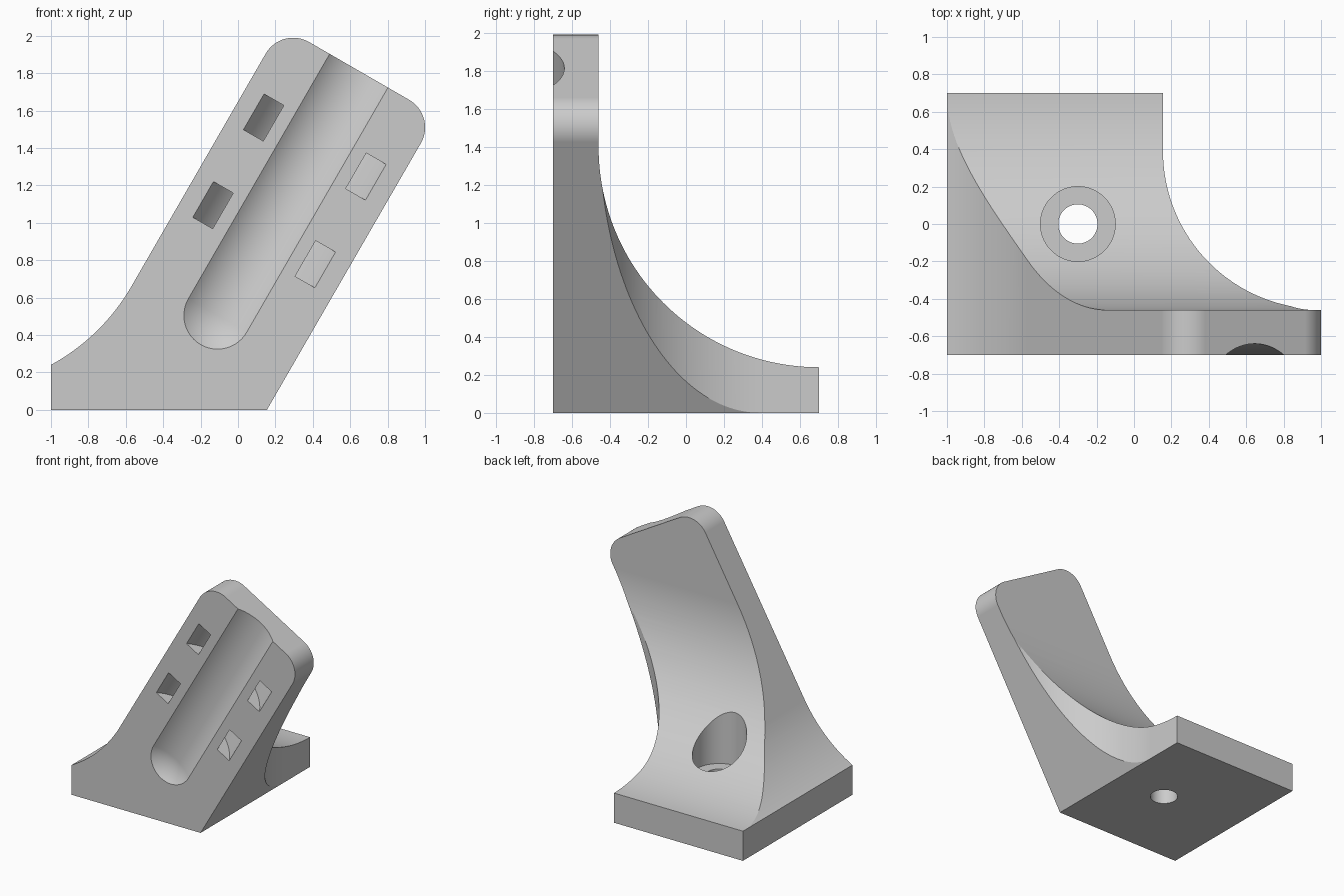
import bpy
import bmesh
from math import sin, cos, pi, radians, sqrt, atan2
from mathutils import Matrix, Vector

if "Cube" in bpy.data.objects:
    bpy.data.objects.remove(bpy.data.objects["Cube"], do_unlink=True)

TILT = radians(30)          # lean of the arm away from vertical
ARM_LEFT, ARM_RIGHT, ARM_TOP = -0.824, 0.134, 1.893
CORNER = 0.17
AXIS = -0.347               # cradle axis, measured across the arm


def arm(across, along):
    """Arm coordinates to front-plane x, z."""
    return (across * cos(TILT) + along * sin(TILT),
            along * cos(TILT) - across * sin(TILT))


def arc(center, r, start, end, n=32):
    return [(center[0] + r * cos(start + (end - start) * i / n),
             center[1] + r * sin(start + (end - start) * i / n)) for i in range(n + 1)]


def make_object(name, bm):
    bmesh.ops.recalc_face_normals(bm, faces=bm.faces)
    mesh = bpy.data.meshes.new(name)
    bm.to_mesh(mesh)
    bm.free()
    obj = bpy.data.objects.new(name, mesh)
    bpy.context.collection.objects.link(obj)
    return obj


def prism(name, outline, axis, low, high):
    """Extrude a 2D outline along the chosen axis."""
    bm = bmesh.new()
    place = {"x": lambda a, b: (low, a, b),
             "y": lambda a, b: (a, low, b),
             "z": lambda a, b: (a, b, low)}[axis]
    face = bm.faces.new([bm.verts.new(place(*p)) for p in outline])
    moved = bmesh.ops.extrude_face_region(bm, geom=[face])["geom"]
    shift = Vector([(high - low) if c == axis else 0 for c in "xyz"])
    bmesh.ops.translate(bm, vec=shift, verts=[g for g in moved if isinstance(g, bmesh.types.BMVert)])
    return make_object(name, bm)


def lathe(name, profile, matrix, steps=96, closed=False):
    """Revolve (radius, height) points around local z."""
    bm = bmesh.new()
    verts = [bm.verts.new((r, 0, h)) for r, h in profile]
    edges = [bm.edges.new(pair) for pair in zip(verts, verts[1:])]
    if closed:
        edges.append(bm.edges.new((verts[-1], verts[0])))
    bmesh.ops.spin(bm, geom=verts + edges, cent=(0, 0, 0), axis=(0, 0, 1),
                   angle=2 * pi, steps=steps, use_duplicate=False)
    bmesh.ops.remove_doubles(bm, verts=bm.verts, dist=0.0001)
    bmesh.ops.transform(bm, matrix=matrix, verts=bm.verts)
    return make_object(name, bm)


def combine(target, tool, operation):
    mod = target.modifiers.new(operation, "BOOLEAN")
    mod.operation = operation
    mod.solver = "EXACT"
    mod.object = tool
    bpy.context.view_layer.objects.active = target
    bpy.ops.object.modifier_apply(modifier=mod.name)
    bpy.data.objects.remove(tool, do_unlink=True)


# Front outline: leaning arm with rounded top and a flared foot
flare_r = 1.11
tangent = (-0.57, 0.66)
flare_c = (tangent[0] - flare_r * cos(TILT), tangent[1] + flare_r * sin(TILT))
foot_angle = atan2(0.24 - flare_c[1], -1 - flare_c[0])
outline = [(-1, 0), (ARM_RIGHT / cos(TILT), 0)]
outline += arc(arm(ARM_RIGHT - CORNER, ARM_TOP - CORNER), CORNER, -TILT, pi / 2 - TILT, 16)
outline += arc(arm(ARM_LEFT + CORNER, ARM_TOP - CORNER), CORNER, pi / 2 - TILT, pi - TILT, 16)
outline += arc(flare_c, flare_r, -TILT, foot_angle, 24)
bracket = prism("cradle_bracket", outline, "y", -0.7, 0.7)

# Side outline: thin upright sweeping back into the base
side = [(-0.9, -0.2), (0.9, -0.2), (0.9, 0.24)]
side += arc((0.7, 1.4), 1.16, -pi / 2, -pi, 48) + [(-0.46, 2.3), (-0.9, 2.3)]
combine(bracket, prism("side_shape", side, "x", -1.3, 1.3), "INTERSECT")

# Top outline: scooped inner corner
top = [(-1.3, -0.9), (1.3, -0.9), (1.3, -0.455)]
top += arc((1, 0.39), 0.845, -pi / 2, -pi, 48) + [(0.155, 0.9), (-1.3, 0.9)]
combine(bracket, prism("top_shape", top, "z", -0.3, 2.4), "INTERSECT")

# Shallow round-ended cradle groove on the front of the arm
x, z = arm(AXIS, 0)
along_arm = Matrix.Translation((x, -0.94, z)) @ Matrix.Rotation(TILT, 4, "Y")
groove_r, groove_end = 0.30, 0.382
groove = [(groove_r * sin(a), groove_end - groove_r * cos(a))
          for a in [pi / 2 * i / 24 for i in range(25)]]
groove += [(groove_r, 2.3), (0, 2.3)]
combine(bracket, lathe("groove_cutter", groove, along_arm, 128), "DIFFERENCE")

# Curved strap tunnels passing behind the groove
for along in (0.881, 1.422):
    lo, hi = along - 0.11, along + 0.11
    ring = [(0.35, lo), (0.447, lo), (0.447, hi), (0.35, hi)]
    combine(bracket, lathe("strap_cutter", ring, along_arm, 96, True), "DIFFERENCE")

# Counterbored screw hole through the base
screw = [(0, -0.2), (0.105, -0.2), (0.105, 0.24), (0.2, 0.24), (0.2, 1.6), (0, 1.6)]
combine(bracket, lathe("screw_cutter", screw, Matrix.Translation((-0.3, 0, 0)), 64), "DIFFERENCE")

# Single grey finish
grey = bpy.data.materials.new("light_grey")
grey.use_nodes = True
colour = (0.6, 0.6, 0.6, 1)
grey.diffuse_color = colour
grey.node_tree.nodes["Principled BSDF"].inputs["Base Color"].default_value = colour
bracket.data.materials.clear()
bracket.data.materials.append(grey)
for poly in bracket.data.polygons:
    poly.material_index = 0

# Smooth curves with crisp edges
bpy.ops.object.select_all(action="DESELECT")
bracket.select_set(True)
bpy.context.view_layer.objects.active = bracket
bpy.ops.object.shade_smooth_by_angle(angle=radians(20))
weighted = bracket.modifiers.new("weighted_normals", "WEIGHTED_NORMAL")
weighted.keep_sharp = True
